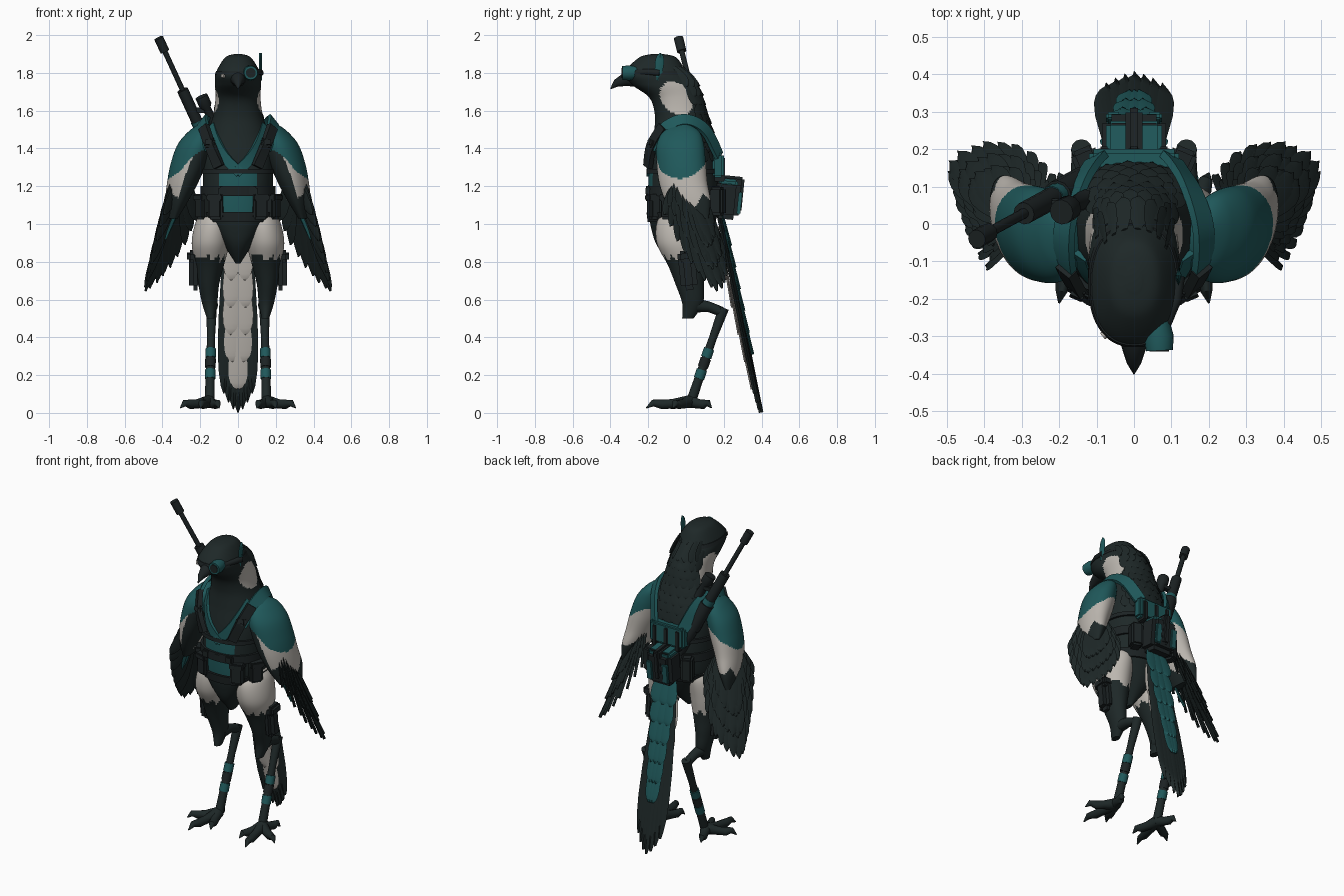
import bpy, bmesh, math
from mathutils import Vector as V, Matrix

cube = bpy.data.objects.get("Cube")
if cube:
    bpy.data.objects.remove(cube)


def material(name, colour):
    m = bpy.data.materials.new(name)
    m.use_nodes = True
    m.diffuse_color = (*colour, 1)
    bsdf = next(n for n in m.node_tree.nodes if n.type == "BSDF_PRINCIPLED")
    bsdf.inputs["Base Color"].default_value = (*colour, 1)
    bsdf.inputs["Roughness"].default_value = .8
    return m


DARK = material("dark plumage", (.013, .021, .021))
TEAL = material("teal", (.014, .1, .105))
PALE = material("pale plumage", (.5, .47, .43))
GEAR = material("black gear", (.012, .017, .018))


def finish(name, bm, mats, rule=None, angle=40):
    bmesh.ops.recalc_face_normals(bm, faces=bm.faces)
    if rule:
        for f in bm.faces:
            f.material_index = rule(f.calc_center_median())
    mesh = bpy.data.meshes.new(name)
    bm.to_mesh(mesh)
    bm.free()
    for m in mats:
        mesh.materials.append(m)
    mesh.shade_smooth()
    mesh.set_sharp_from_angle(angle=math.radians(angle))
    bpy.context.collection.objects.link(bpy.data.objects.new(name, mesh))


def loft(name, rings, *mats, rule=None):
    bm = bmesh.new()
    loops = [[bm.verts.new(p) for p in ring] for ring in rings]
    n = len(loops[0])
    for a, b in zip(loops, loops[1:]):
        for i in range(n):
            bm.faces.new((a[i], a[(i + 1) % n], b[(i + 1) % n], b[i]))
    bm.faces.new(loops[0])
    bm.faces.new(loops[-1])
    finish(name, bm, mats, rule)


def refine(rows, steps):
    """Smooth curve through the rows."""
    out = []
    pad = [rows[0], *rows, rows[-1]]
    for a, b, c, d in zip(pad, pad[1:], pad[2:], pad[3:]):
        for k in range(steps):
            t = k / steps
            out.append([q + t * ((r - p) / 2 + t * ((p - 2.5 * q + 2 * r - s / 2)
                        + t * (1.5 * (q - r) + (s - p) / 2)))
                        for p, q, r, s in zip(a, b, c, d)])
    return out + [list(rows[-1])]


def ellipse(z, x, y, rx, ry, skew=0, n=64):
    return [V((x + rx * math.cos(a) + skew * ry * math.sin(a), y + ry * math.sin(a), z))
            for a in (math.tau * i / n for i in range(n))]


def tube(name, points, radii, mat, n=12):
    pts = [V(p) for p in points]
    rings = []
    for i, p in enumerate(pts):
        d = (pts[min(i + 1, len(pts) - 1)] - pts[max(i - 1, 0)]).normalized()
        u = d.orthogonal() if abs(d.x) > .9 else d.cross(V((1, 0, 0)))
        u.normalize()
        w = d.cross(u)
        rings.append([p + radii[i] * (u * math.cos(math.tau * k / n) + w * math.sin(math.tau * k / n))
                      for k in range(n)])
    loft(name, rings, mat)


def blade(name, root, tip, half, normal, mat, thick=.008):
    root, tip = V(root), V(tip)
    d = tip - root
    side = d.cross(V(normal)).normalized()
    up = side.cross(d).normalized()
    rings = []
    for t, w in ((0, .4), (.3, .85), (.6, 1), (.78, .93), (.88, .74), (.96, .42), (1, .08)):
        c = root + d * t
        rings.append([c + side * half * w, c + up * thick, c - side * half * w, c - up * thick])
    loft(name, rings, mat)


def box(name, centre, size, mat, tilt=0, turn=0, bevel=.012):
    bm = bmesh.new()
    bmesh.ops.create_cube(bm, size=1)
    bmesh.ops.transform(bm, verts=bm.verts, matrix=Matrix.Diagonal((*size, 1)))
    bmesh.ops.bevel(bm, geom=list(bm.edges), offset=bevel, segments=2, affect="EDGES")
    turnm = Matrix.Rotation(turn, 4, "Z") @ Matrix.Rotation(tilt, 4, "X")
    bmesh.ops.transform(bm, verts=bm.verts, matrix=Matrix.Translation(centre) @ turnm)
    finish(name, bm, [mat])


def ribbon(name, points, half, thick, mat):
    pts = [V(p) for p in refine(points, 5)]
    rings = []
    for i, p in enumerate(pts):
        d = pts[min(i + 1, len(pts) - 1)] - pts[max(i - 1, 0)]
        out = p - V((0, -.02, min(p.z, 1.4)))
        side = d.cross(out).normalized() * half
        up = side.cross(d).normalized() * thick
        rings.append([p + side + up, p - side + up, p - side - up, p + side - up])
    loft(name, rings, mat)


def zigzag(a, period):
    return abs((a / period) % 1 - .5) * 2


# Head, neck and torso: z, y, half width, half depth
body_rows = refine([(1.9, -.15, .02, .03), (1.88, -.15, .07, .1), (1.8, -.16, .117, .165),
                    (1.74, -.115, .122, .175), (1.67, -.055, .119, .14), (1.58, -.03, .13, .135),
                    (1.48, -.015, .16, .155), (1.35, -.015, .185, .175), (1.2, -.015, .185, .185),
                    (1.05, -.02, .18, .175), (.96, -.03, .13, .15), (.88, -.04, .07, .11),
                    (.79, -.05, .012, .03)], 9)


def on_body(z, angle, off=0):
    r = min(body_rows, key=lambda q: abs(q[0] - z))
    c, s = (math.copysign(abs(f(angle)) ** .88, f(angle)) for f in (math.cos, math.sin))
    return V(((r[2] + off) * c, r[1] + (r[3] + off) * s, z))


def body_rule(p):
    x = abs(p.x)
    if ((p.y + .05) / .088) ** 2 + ((p.z - 1.665 + .3 * (p.y + .05)) / .085) ** 2 < 1 and x > .06:
        return 2
    return 1 if p.y < 0 and x < .1 and 1.06 < p.z < 1.27 else 0


def body_ring(z, off=0):
    return [on_body(z, math.tau * k / 72, off) for k in range(72)]


loft("body", [body_ring(r[0]) for r in body_rows], DARK, TEAL, PALE, rule=body_rule)

# Overlapping feathers over the nape
for row in range(9):
    z = 1.83 - row * .05
    for k in range(7):
        a = math.radians(42 + 16 * k + 8 * (row % 2 - .5))
        p = on_body(z, a)
        blade("nape_feather", p, on_body(z - .1, a, .01), .026, p - V((0, -.08, z)), DARK, .004)

# Beak and eyes
tube("beak", [(0, -.27, 1.775), (0, -.32, 1.765), (0, -.37, 1.745), (0, -.4, 1.715)],
     [.05, .036, .02, .002], GEAR)
for s in (1, -1):
    tube("eye", [(s * .06, -.28, 1.785), (s * .084, -.3, 1.785)], [.016, .01], PALE if s < 0 else GEAR)

# Eyepiece, head strap and antenna
tube("eyepiece", [(.062, -.25, 1.8), (.066, -.3, 1.8), (.068, -.338, 1.8)], [.03, .04, .036], TEAL, 20)
tube("eyepiece_lens", [(.068, -.33, 1.8), (.068, -.341, 1.8)], [.026, .026], GEAR, 20)
tube("eyepiece_arm", [(.08, -.27, 1.8), (.112, -.2, 1.805), (.118, -.14, 1.8)], [.018, .016, .018], GEAR)
blade("antenna", (.118, -.15, 1.76), (.119, -.135, 1.905), .024, (1, 0, 0), TEAL)
loft("head_strap", [body_ring(1.8 + dz, .003) for dz in (-.01, .01)], GEAR)

# Harness straps around the torso
for z, h, m in ((1.28, .012, GEAR), (1.175, .026, GEAR), (1.035, .025, GEAR)):
    loft("chest_strap", [body_ring(z + d, o) for d, o in ((-h, 0), (-h, .013), (h, .013), (h, 0))], m)
for x in (-.08, 0, .08):
    box("buckle", (x, -.2, 1.175), (.045, .03, .045), GEAR, bevel=.006)

# Back pack
box("back_panel", (0, .17, 1.31), (.24, .06, .13), TEAL)
for x in (-.08, 0, .08):
    box("panel_webbing", (x, .175, 1.29), (.03, .064, .13), GEAR, bevel=.006)
box("pack", (0, .22, 1.13), (.17, .13, .21), GEAR, -.1, bevel=.025)
box("pack_flap", (0, .225, 1.22), (.15, .1, .04), TEAL, -.1)
box("pack_strap", (0, .232, 1.16), (.045, .14, .19), GEAR, -.1)

# Tail: dark feathers, teal coverts behind, pale coverts in front
tail_out = V((0, 1, .21)).normalized()


def on_tail(x, z, off):
    return V((x, .168 + (1.08 - z) * .213, z)) + tail_out * off


for i in range(-3, 4):
    blade("tail_feather", on_tail(i * .013, 1.08, .004 * (3 - abs(i))),
          on_tail(i * .025, .002 + abs(i) ** 1.5 * .02, -.003 * abs(i)), .043, tail_out, DARK, .012)
for k in range(5):
    z = .74 - k * .145
    for s in (1, -1):
        x = s * (.037, .04, .04, .032, .008)[k]
        blade("pale_tail_covert", on_tail(x * .85, z + .25, -.02),
              on_tail(x, z - .03, -.036 + .004 * k), .044, tail_out, PALE)
for k in range(6):
    z = .97 - k * .115
    for i in (-1, 0, 1):
        blade("teal_tail_covert", on_tail(i * .03, z + .1, .015),
              on_tail(i * (.058 - k * .009), z - .09, .026 - k * .001), .043 - k * .003, tail_out, TEAL)

# Wings, legs and paired gear
shoulder = refine([(1.53, .185, -.02, .02, .03), (1.49, .2, -.025, .06, .095), (1.42, .23, -.03, .088, .125),
                   (1.32, .262, -.025, .092, .13), (1.22, .293, -.015, .08, .128), (1.12, .325, .01, .058, .12),
                   (1.03, .35, .03, .028, .09)], 12)
thigh = refine([(1.08, .11, 0, .06, .08), (1.02, .13, -.02, .09, .13), (.9, .145, -.025, .1, .13),
                (.78, .15, 0, .075, .095), (.68, .155, .02, .055, .075), (.58, .15, .035, .04, .055),
                (.5, .145, .01, .02, .03)], 8)
wing_tips = refine([(.22, .13, 1.02), (.28, .19, .89), (.36, .215, .77), (.43, .205, .69), (.49, .165, .645),
                    (.48, .1, .7), (.458, .03, .79), (.43, -.045, .91), (.392, -.115, 1.05)], 2)


def shoulder_rule(p):
    x = abs(p.x)
    if p.z > 1.24 + 4 * (p.y + .035) ** 2 + .8 * max(0, .31 - x):
        return 0
    if x < .165 + (1.4 - p.z) * .47 - (p.y + .08) * .7:
        return 2
    return 1 if p.z > 1.09 + .45 * abs(p.y) + .06 * (zigzag(p.y, .09) - .5) else 2


for s in (1, -1):
    def m(p):
        return V((s * p[0], p[1], p[2]))
    loft("wing_shoulder", [[m(p) for p in ellipse(*r, .15, 88)] for r in shoulder],
         TEAL, PALE, DARK, rule=shoulder_rule)
    out = V((.7, .62, .31))
    hub = V((.285, -.015, 1.27))
    for scale, lift, half in ((1, 0, .04), (.82, .014, .04), (.64, .027, .038)):
        for i, t in enumerate(wing_tips):
            tip = hub + (V(t) - hub) * scale
            step = out * (lift + .004 * (i % 2))
            blade("wing_feather", m(hub + step), m(tip + step), half, m(out), DARK)
    blade("wing_lining", m((.25, -.07, 1.24)), m((.385, -.01, .92)), .018, m(out), TEAL)

    # Leg with bands and clawed foot
    loft("thigh", [[m(p) for p in ellipse(*r)] for r in thigh], PALE, DARK,
         rule=lambda p: 0 if p.z > .8 + .04 * zigzag(p.y + p.x, .07) else 1)
    knee, ankle = V((.14, .19, .535)), V((.15, .03, .07))
    tube("shin", [m(p) for p in ((.145, .03, .57), (.142, .12, .562), knee)], [.04, .028, .026], DARK)
    tube("lower_leg", [m(knee + V((0, .01, .02))), m(knee.lerp(ankle, .3)), m(ankle)], [.028, .021, .026], DARK)
    for t, l, mat in ((.42, .1, TEAL), (.53, .1, GEAR), (.66, .1, TEAL)):
        tube("leg_band", [m(knee.lerp(ankle, t)), m(knee.lerp(ankle, t + l))], [.028, .028], mat)
    for x, y in ((.305, -.07), (.2, -.21), (.1, -.13), (.2, .135)):
        heel, toe = V((.155, .02, .06)), V((x, y, .026))
        a, b, c = (heel.lerp(toe, t) for t in (.4, .65, .85))
        tube("toe", [m(heel), m((a.x, a.y, .048)), m((b.x, b.y, .045)), m((c.x, c.y, .052)), m(toe)],
             [.034, .025, .025, .018, .003], DARK, 10)

    # Chest band, shoulder strap, pouches and thigh holster
    ribbon("chest_band", [m(on_body(z, math.radians(a), .004)) for z, a in
                          ((1.27, -92), (1.35, -72), (1.44, -50), (1.52, -22))], .027, .008, TEAL)
    strap = [(.1, -.2, 1.29), (.145, -.18, 1.4), (.18, -.12, 1.5), (.185, -.01, 1.55),
             (.15, .1, 1.5), (.1, .175, 1.36)]
    ribbon("shoulder_strap", [m(p) for p in strap[1:]], .034, .01, TEAL)
    ribbon("strap_webbing", [m(V(p) * 1.01) for p in strap[:3]], .028, .014, GEAR)
    box("strap_buckle", m((.15, -.185, 1.43)), (.06, .03, .05), GEAR, -.3, s * .4)
    for x, y, turn in ((.115, -.17, .3), (.185, -.09, 1)):
        box("belt_pouch", m((x, y, 1.09)), (.08, .06, .13), GEAR, 0, s * turn)
        box("pouch_flap", m((x * 1.03, y * 1.03, 1.14)), (.084, .066, .035), GEAR, 0, s * turn, .006)
    box("back_pouch", m((.125, .165, 1.12)), (.07, .08, .15), GEAR, 0, -s * .4)
    box("pack_side_panel", m((.055, .283, 1.11)), (.04, .02, .12), TEAL, -.1, 0, .005)
    box("holster", m((.225, .01, .75)), (.07, .09, .2), GEAR, .1, 0, .025)
    box("holster_flap", m((.23, .005, .83)), (.08, .1, .06), GEAR, .1, 0, .015)

# Rifle slung across the back
muzzle, butt = V((-.42, -.04, 1.985)), V((-.06, .155, 1.2))
for name, a, b, r, mat in (("muzzle_brake", 0, .09, .025, GEAR), ("barrel", .05, .4, .014, GEAR),
                           ("handguard", .35, .6, .03, GEAR), ("rifle_wrap", .56, .62, .033, TEAL),
                           ("receiver", .6, .8, .04, GEAR), ("stock", .78, 1, .034, GEAR)):
    tube(name, [muzzle.lerp(butt, a), muzzle.lerp(butt, b)], [r, r], mat)
aside = V((.075, -.01, .02))
tube("scope", [muzzle.lerp(butt, t) + aside for t in (.42, .48, .5, .6)], [.034, .034, .022, .026], GEAR)
box("scope_mount", muzzle.lerp(butt, .5) + aside / 2, (.08, .03, .03), GEAR, bevel=.005)
